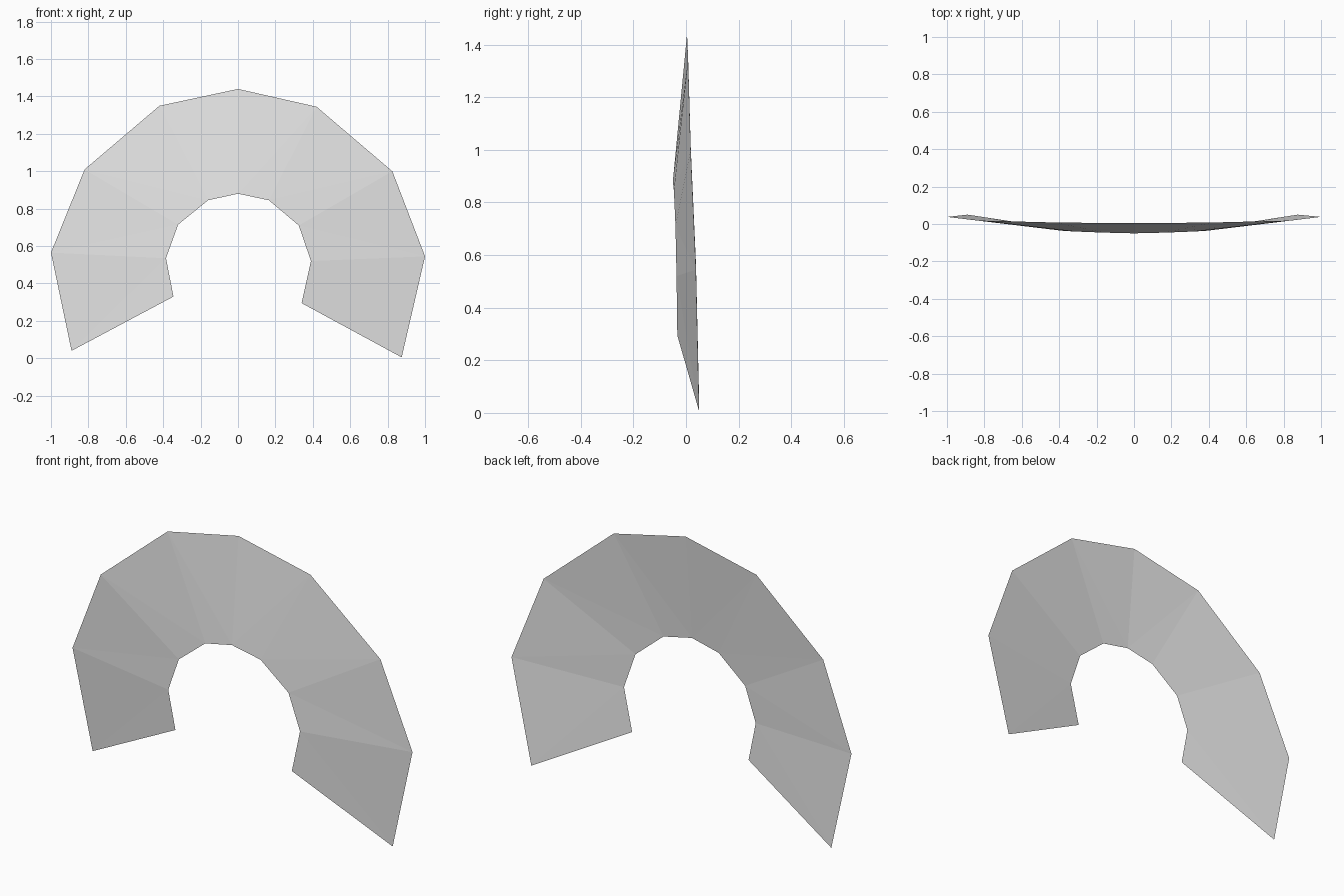
import bpy
import bmesh

cube = bpy.data.objects.get("Cube")
if cube:
    bpy.data.objects.remove(cube, do_unlink=True)

# Rim points (x, y, z), running over the arch from one foot to the other
OUTER = [(-0.89, 0.05, 0.04), (-1.0, 0.038, 0.565), (-0.82, 0.018, 1.01),
         (-0.42, 0.008, 1.35), (0.0, 0.004, 1.44), (0.42, 0.008, 1.345),
         (0.825, 0.018, 1.0), (1.0, 0.038, 0.545), (0.875, 0.05, 0.005)]
INNER = [(-0.345, -0.033, 0.33), (-0.385, -0.036, 0.535), (-0.32, -0.04, 0.715),
         (-0.16, -0.046, 0.845), (0.0, -0.05, 0.88), (0.165, -0.046, 0.845),
         (0.325, -0.04, 0.71), (0.39, -0.036, 0.52), (0.34, -0.033, 0.295)]

# Light grey material
grey = bpy.data.materials.new("light_grey")
grey.use_nodes = True
colour = (0.8, 0.8, 0.8, 1.0)
grey.diffuse_color = colour
grey.node_tree.nodes["Principled BSDF"].inputs["Base Color"].default_value = colour

# Thin faceted arch sheet, bridged between the two rims
bm = bmesh.new()
outer = [bm.verts.new(p) for p in OUTER]
inner = [bm.verts.new(p) for p in INNER]
half = len(outer) // 2
for i in range(len(outer) - 1):
    a, b, c, d = outer[i], inner[i], inner[i + 1], outer[i + 1]
    # Facet diagonals mirror across the crown
    if i < half:
        triangles = ((a, b, c), (a, c, d))
    else:
        triangles = ((a, b, d), (b, c, d))
    for tri in triangles:
        bm.faces.new(tri)

mesh = bpy.data.meshes.new("arch_sheet")
bm.to_mesh(mesh)
bm.free()
mesh.materials.append(grey)
arch = bpy.data.objects.new("arch_sheet", mesh)
bpy.context.collection.objects.link(arch)
